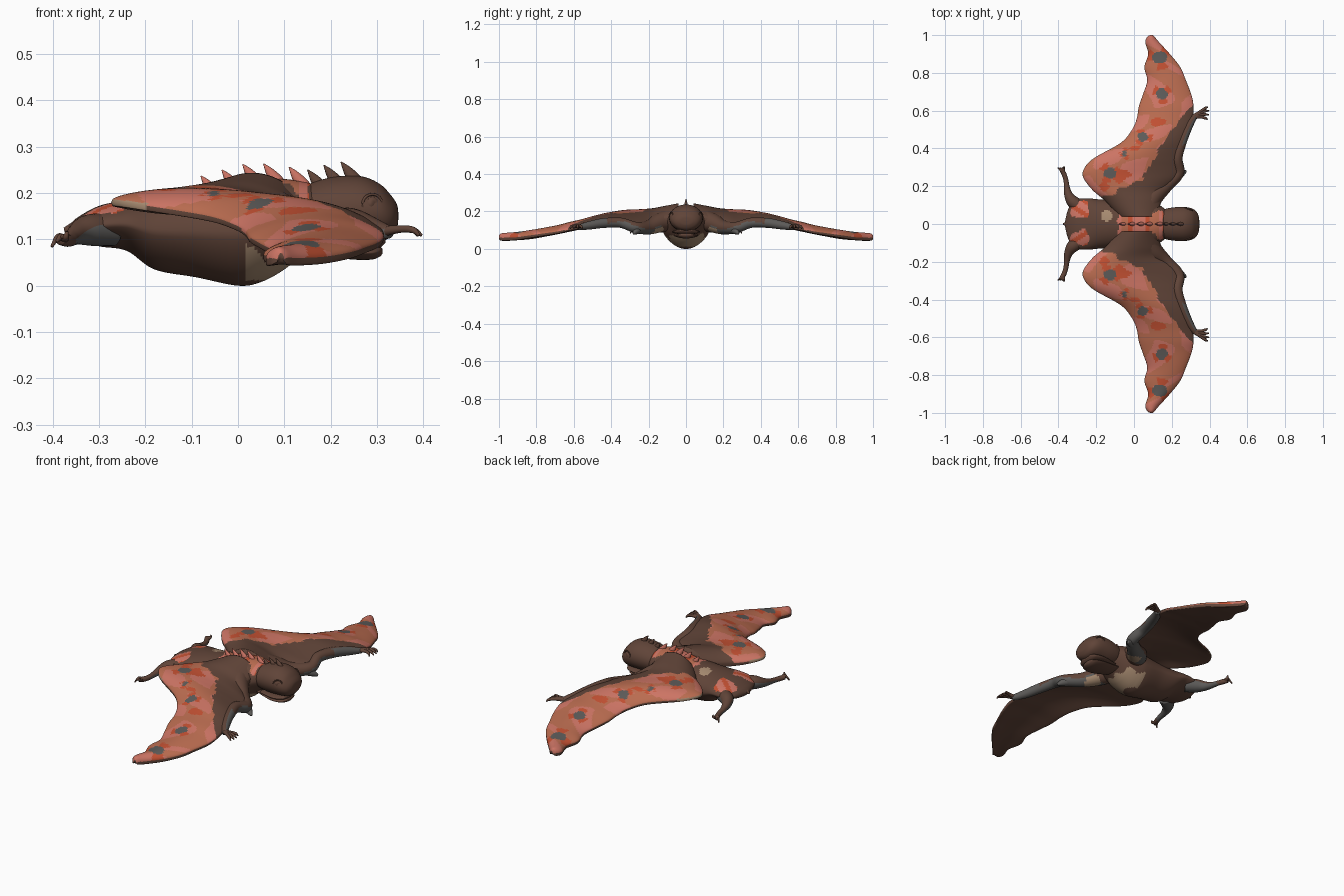
import bpy, bmesh
from math import sin, cos, pi, hypot, atan2
from mathutils import Vector

cube = bpy.data.objects.get("Cube")
if cube:
    bpy.data.objects.remove(cube)


def material(name, r, g, b):
    col = [((c / 255 + 0.055) / 1.055) ** 2.4 for c in (r, g, b)] + [1]
    m = bpy.data.materials.new(name)
    m.diffuse_color = col
    m.use_nodes = True
    m.node_tree.nodes["Principled BSDF"].inputs["Base Color"].default_value = col
    return m


MATS = [material("brown skin", 96, 68, 56), material("salmon", 204, 116, 100),
        material("clay orange", 186, 108, 80), material("red orange", 194, 80, 50),
        material("slate grey", 92, 90, 88), material("beige", 166, 138, 112),
        material("dark brown", 58, 42, 36)]
BROWN, SALMON, CLAY, RED, GREY, BEIGE, DARK = range(7)


def smooth(pts, n):
    """Catmull-Rom resampling of tuples of any length."""
    out = []
    for i in range(n):
        f = i / (n - 1) * (len(pts) - 1)
        k = min(int(f), len(pts) - 2)
        t = f - k
        p0, p1, p2, p3 = (pts[max(0, min(j, len(pts) - 1))] for j in range(k - 1, k + 3))
        out.append([0.5 * (2 * b + (c - a) * t + (2 * a - 5 * b + 4 * c - d) * t * t
                           + (3 * b - a - 3 * c + d) * t ** 3)
                    for a, b, c, d in zip(p0, p1, p2, p3)])
    return out


def interp(table, x):
    for (a, b), (c, d) in zip(table, table[1:]):
        if x < c:
            return b + (d - b) * max(0, x - a) / (c - a)
    return table[-1][1]


def build(name, lofts, rule=BROWN, mirror=False):
    """Skin lists of rings into one object and colour faces by a rule."""
    bm = bmesh.new()
    for rings in lofts:
        vs = [[bm.verts.new(p) for p in r] for r in rings]
        n = len(vs[0])
        for a, b in zip(vs, vs[1:]):
            for i in range(n):
                bm.faces.new((a[i], a[(i + 1) % n], b[(i + 1) % n], b[i]))
        bm.faces.new(vs[0])
        bm.faces.new(vs[-1])
    bmesh.ops.recalc_face_normals(bm, faces=bm.faces)
    for f in bm.faces:
        f.smooth = True
        f.material_index = rule(f.calc_center_median(), f.normal) if callable(rule) else rule
    me = bpy.data.meshes.new(name)
    bm.to_mesh(me)
    bm.free()
    for m in MATS:
        me.materials.append(m)
    ob = bpy.data.objects.new(name, me)
    bpy.context.collection.objects.link(ob)
    if mirror:
        mod = ob.modifiers.new("Mirror", "MIRROR")
        mod.use_axis = (False, True, False)
        mod.use_mirror_merge = False


def hull(stations, n=80, seg=48, keel=0.0):
    """Rounded sections along x: x, bottom, top, half width; keel narrows the underside."""
    angles = [2 * pi * i / seg for i in range(seg)]
    return [[(x, w * cos(a) * (1 - keel * max(0, -sin(a))), (b + t) / 2 + (t - b) / 2 * sin(a))
             for a in angles] for x, b, t, w in smooth(stations, n)]


def tube(path, n=16, seg=12, flat=1.0):
    """Round sections along a path of x, y, z, radius."""
    pts = smooth(path, n)
    rings = []
    for i, p in enumerate(pts):
        d = Vector(pts[min(i + 1, n - 1)][:3]) - Vector(pts[max(i - 1, 0)][:3])
        q = d.to_track_quat("Z", "Y")
        rings.append([Vector(p[:3]) + q @ Vector((cos(2 * pi * k / seg) * flat,
                      sin(2 * pi * k / seg), 0)) * p[3] for k in range(seg)])
    return rings


# Wings: y, leading x, trailing x, leading z, trailing z, thickness
wing = [(.04, .14, -.08, .17, .17, .06), (.12, .14, -.15, .155, .165, .055),
        (.18, .155, -.22, .14, .17, .045), (.25, .23, -.27, .125, .178, .04),
        (.30, .25, -.26, .125, .178, .04), (.35, .25, -.21, .135, .17, .037),
        (.43, .265, -.07, .14, .147, .037), (.50, .29, -.01, .13, .128, .037),
        (.56, .31, .015, .115, .113, .037), (.62, .315, .025, .105, .10, .037),
        (.68, .305, .045, .09, .088, .037), (.76, .275, .07, .078, .073, .038),
        (.83, .245, .055, .068, .062, .04), (.90, .19, .075, .058, .057, .04),
        (.96, .135, .06, .055, .054, .04), (.99, .11, .07, .055, .054, .034),
        (1.0, .10, .085, .055, .054, .012)]
rings = []
for y, xl, xt, zl, zt, t in smooth(wing, 170):
    ring = []
    for i in range(110):
        a = 2 * pi * i / 110
        v = (1 - cos(a)) / 2
        s = sin(a)
        half = t / 2 * abs(s) ** 0.5 * (1 if s > 0 else -1)
        camber = 4 * v * (1 - v) * (0.045 - 0.035 * y)
        ring.append((xl + (xt - xl) * v, y, zl + (zt - zl) * v + camber + half))
    rings.append(ring)

arm_edge = [(-.3, .14), (-.15, .15), (-.05, .19), (.04, .24), (.08, .30),
            (.165, .45), (.24, .55), (.3, .62), (.35, .66)]
grey_spots = [(.135, .88, .036), (.15, .69, .03), (.05, .46, .026),
              (-.13, .27, .032), (-.055, .37, .016)]
red_spots = [(-.07, .26, .042), (.13, .54, .03), (.0, .40, .02), (-.15, .2, .022)]


def wing_colour(c, n):
    x, y = c.x, c.y
    wob = 0.008 * sin(70 * x + 20 * y) + 0.006 * sin(90 * y)
    if abs(n.z) < 0.6 and x < -.12 and .2 < y < .36:
        return BEIGE
    if n.z < 0.05 or y + wob < interp(arm_edge, x):
        return BROWN
    for sx, sy, r in grey_spots:
        d = hypot(x - sx, y - sy) + wob * 0.4
        if d < r:
            return GREY
        if d < r * 1.8 and sin(3 * atan2(y - sy, x - sx) + 40 * sx) > 0:
            return RED
    if any(hypot(x - sx, y - sy) + wob < r for sx, sy, r in red_spots):
        return RED
    return SALMON if sin(31 * x + 9 * sin(7 * y)) + sin(27 * y + 12 * x) > 0.2 else CLAY


build("wings", [rings], wing_colour, True)


# Arms along the leading edge, with clawed hands
def arm_colour(c, n):
    if hypot(c.x - .14, c.y - .16) < .04 and n.z < -.2:
        return BEIGE
    under = n.z < 0.1 + 0.3 * sin(25 * c.y) and c.y > 0.13
    return GREY if under or n.x > 0.3 and c.y > 0.42 else BROWN


arm = tube([(.05, .06, .165, .06), (.10, .14, .14, .052), (.165, .2, .115, .038),
            (.235, .27, .115, .03), (.23, .35, .14, .027), (.255, .44, .138, .026),
            (.29, .52, .125, .022), (.325, .575, .115, .014)], 60, 24)
build("arms", [arm], arm_colour, True)
build("elbow_knobs", [tube([(.22, .25, .105, .022), (.25, .265, .095, .018),
                            (.275, .28, .082, .006)])], GREY, True)
fingers = [tube([(.31, .565, .117, .012), (.35, .582 + d * .5, .122, .008),
                 (.378, .59 + d, .12, .007), (.40 - abs(d) * .4, .59 + d * 1.2, .108, .003)])
           for d in (-.03, -.01, .008, .024)]
build("fingers", fingers, BROWN, True)


# Torso with rump, back and chest markings
def body_colour(c, n):
    x, y, z = c
    wob = 0.01 * sin(80 * x) + 0.008 * sin(95 * y)
    if hypot(x + .145, y - .045) < .03 and n.z > 0:
        return BEIGE
    if .012 < z < .07 + wob and x > .015 and n.z < 0.3:
        return BEIGE
    if n.z > 0.2:
        if hypot(x + .285, abs(y) - .075) + wob * .7 < .046:
            return RED if sin(60 * x + 90 * abs(y)) > 0.3 else SALMON
        if -.09 < x + wob < .15 and abs(y) + wob < .065:
            return RED if sin(70 * x + 3) > 0.75 else SALMON if sin(45 * x) > -.3 else CLAY
    return BROWN


build("body", [hull([(-.365, .115, .13, .015), (-.345, .10, .148, .085), (-.30, .085, .172, .13),
                     (-.24, .075, .185, .135), (-.18, .035, .195, .13), (-.09, .018, .205, .125),
                     (0, 0, .218, .13), (.05, .008, .228, .13), (.10, .035, .23, .12),
                     (.15, .075, .222, .09), (.2, .10, .21, .05)], 140, 72, .22)], body_colour)
build("tail", [tube([(-.32, 0, .13, .022), (-.35, 0, .125, .015), (-.375, 0, .12, .005)])])

# Legs and toes
build("legs", [tube([(-.27, .08, .12, .035), (-.32, .115, .12, .034), (-.345, .15, .112, .024),
                     (-.355, .19, .103, .016), (-.36, .23, .098, .013), (-.37, .263, .097, .013),
                     (-.383, .285, .10, .012)], 40, 20)],
      lambda c, n: GREY if n.z < 0.3 and c.y < .24 else BROWN, True)
toes = [tube([(-.376, .275, .10, .01), (-.385 + d * .3, .288 + d * .2, .105, .007),
              (-.396 + d * .6, .296 + abs(d) * .1, .09 + d * .6, .003)])
        for d in (-.01, .008, .025, .045)]
build("toes", toes, BROWN, True)

# Head, mouth and lower jaw
build("head", [hull([(.12, .12, .20, .06), (.16, .10, .222, .078), (.21, .092, .235, .088),
                     (.265, .092, .236, .09), (.305, .095, .22, .083), (.33, .105, .195, .066),
                     (.343, .125, .175, .04), (.346, .145, .155, .01)])])
build("mouth", [hull([(.17, .085, .10, .06), (.25, .078, .104, .076), (.30, .08, .108, .064),
                      (.318, .092, .108, .035)], 24)])
build("lower_jaw", [hull([(.12, .08, .11, .045), (.18, .066, .095, .058), (.24, .057, .086, .066),
                          (.285, .056, .084, .058), (.305, .062, .084, .04),
                          (.312, .07, .08, .012)], 40, 48, .25)])

# Eyes with raised lids, and nostrils
loop = [(.29 + .021 * cos(a), .079 - .008 * cos(a), .176 + .021 * sin(a), .003)
        for a in [2 * pi * i / 16 for i in range(17)]]
build("eyelids", [tube(loop, 48, 8)], BROWN, True)
build("eyes", [tube([(.285, .06, .176, .017), (.289, .076, .176, .016), (.291, .083, .176, .011),
                     (.292, .085, .176, .002)], 16, 20)], BROWN, True)
build("nostrils", [tube([(.325, .022, .15, .005), (.345, .023, .15, .003)], 6)], DARK, True)

# Crest of backward-leaning spikes
spikes = [(-.08, .237), (-.035, .25), (.01, .262), (.055, .263), (.11, .256),
          (.15, .25), (.185, .26), (.222, .267)]
for name, group, colour in (("back_spikes", spikes[:5], SALMON),
                            ("head_spikes", spikes[5:], BROWN)):
    build(name, [tube([(x + .036, 0, z - .055, .02), (x + .026, 0, z - .035, .015),
                       (x + .011, 0, z - .014, .008), (x, 0, z, .001)], 14, 12, .7)
                 for x, z in group], colour)
